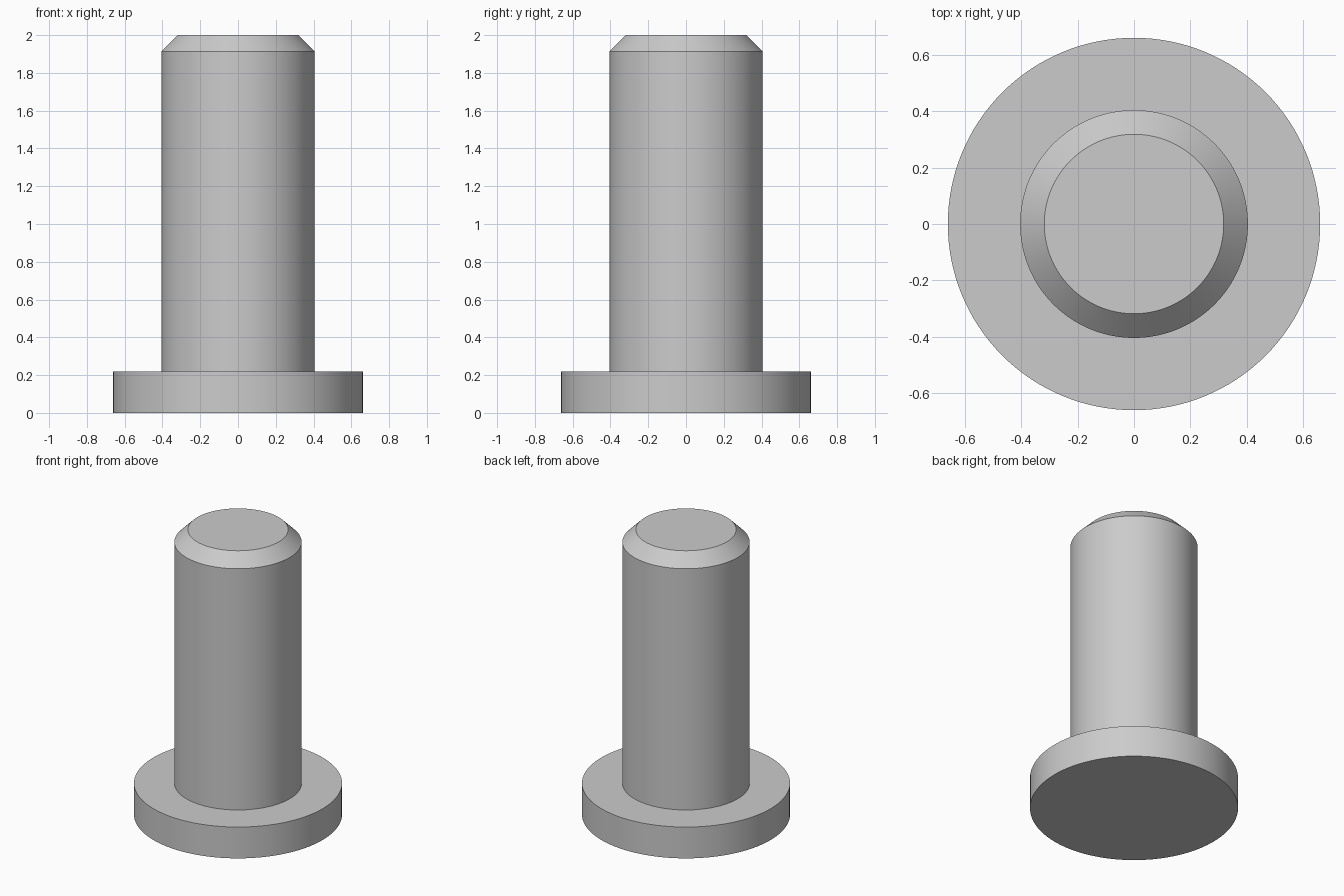
import bpy
import bmesh
import math

SIDES = 128

cube = bpy.data.objects.get("Cube")
if cube:
    bpy.data.objects.remove(cube, do_unlink=True)

# Single grey finish
grey = bpy.data.materials.new("plain_grey")
grey.use_nodes = True
color = (0.6, 0.6, 0.6, 1.0)
grey.diffuse_color = color
grey.node_tree.nodes["Principled BSDF"].inputs["Base Color"].default_value = color


def lathe(name, profile):
    """Spin a radius/height profile about z; both ends meet the axis."""
    bm = bmesh.new()
    rings = []
    for radius, z in profile:
        rings.append([bm.verts.new((radius * math.cos(math.tau * i / SIDES),
                                    radius * math.sin(math.tau * i / SIDES), z))
                      for i in range(SIDES)])
    for low, high in zip(rings, rings[1:]):
        for i in range(SIDES):
            j = (i + 1) % SIDES
            bm.faces.new((low[i], low[j], high[j], high[i]))
    bm.faces.new(rings[0][::-1])
    bm.faces.new(rings[-1])
    mesh = bpy.data.meshes.new(name)
    bm.to_mesh(mesh)
    bm.free()
    mesh.materials.append(grey)
    obj = bpy.data.objects.new(name, mesh)
    bpy.context.collection.objects.link(obj)
    bpy.ops.object.select_all(action="DESELECT")
    obj.select_set(True)
    bpy.context.view_layer.objects.active = obj
    bpy.ops.object.shade_smooth_by_angle(angle=math.radians(30))
    return obj


# Wide flat head, then the straight shank with its chamfered tip
lathe("headed_pin", [(0.662, 0.0), (0.662, 0.22), (0.405, 0.22),
                     (0.405, 1.914), (0.319, 2.0)])
